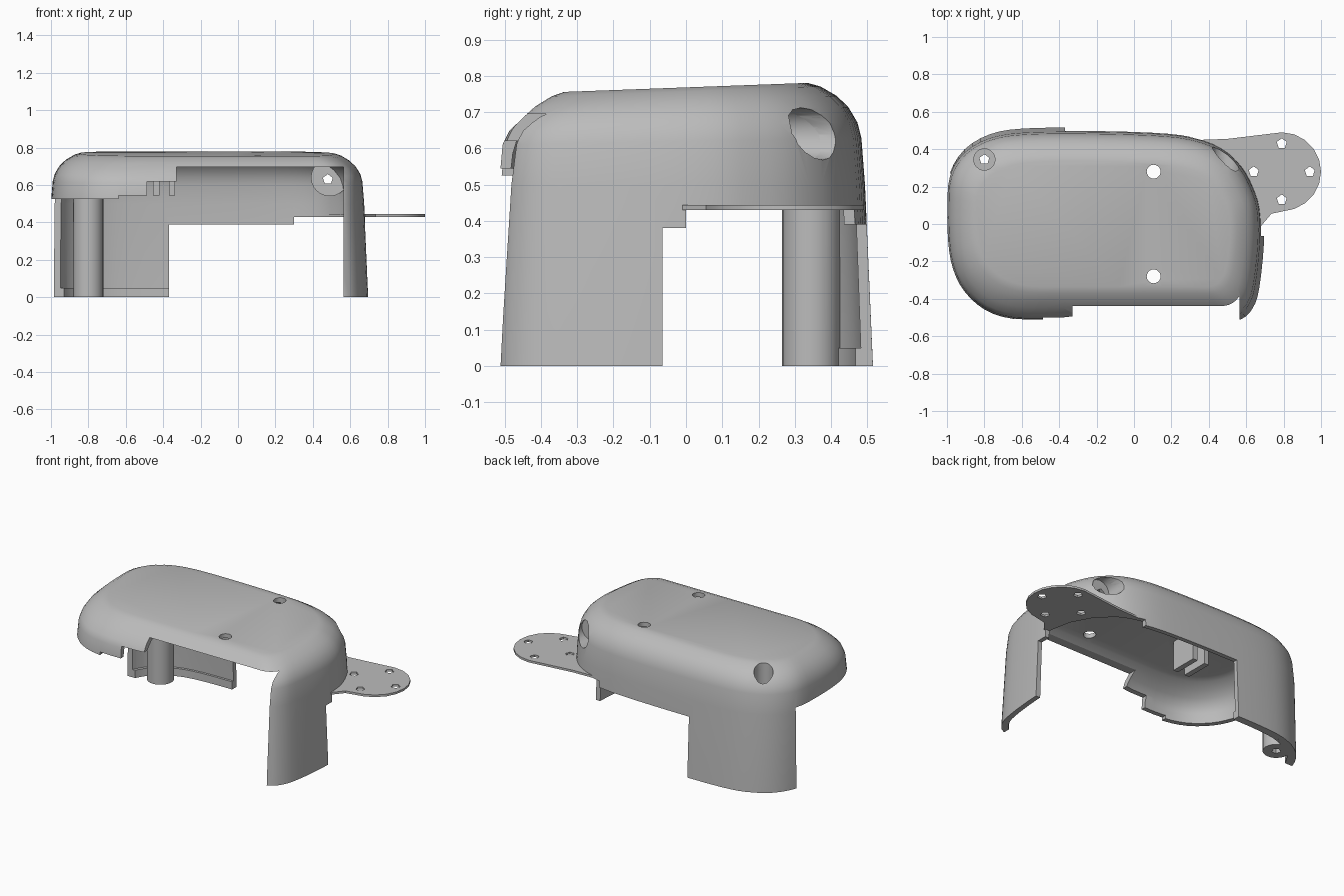
import bpy, bmesh, math
from mathutils import Matrix, Vector

if "Cube" in bpy.data.objects:
    bpy.data.objects.remove(bpy.data.objects["Cube"], do_unlink=True)

grey = bpy.data.materials.new("plain_grey")
grey.use_nodes = True
grey.diffuse_color = (0.5, 0.5, 0.5, 1)
for node in grey.node_tree.nodes:
    if node.type == 'BSDF_PRINCIPLED':
        node.inputs["Base Color"].default_value = grey.diffuse_color

# Footprint of the cover, counter-clockwise
PLAN = [(-0.4, -0.515), (0.1, -0.515), (0.45, -0.515), (0.57, -0.51), (0.635, -0.45), (0.67, -0.34),
        (0.695, -0.1), (0.69, 0.08), (0.655, 0.2), (0.59, 0.32), (0.48, 0.42),
        (0.32, 0.48), (0.1, 0.505), (-0.3, 0.515), (-0.6, 0.51), (-0.77, 0.48),
        (-0.905, 0.4), (-0.985, 0.27), (-1.0, 0.1), (-0.995, -0.1), (-0.97, -0.24),
        (-0.91, -0.36), (-0.8, -0.46), (-0.65, -0.51)]
# Side profile: height and inset
PROFILE = [(0, 0), (0.5, 0.022), (0.62, 0.032), (0.66, 0.043), (0.70, 0.068),
           (0.73, 0.1), (0.757, 0.145), (0.768, 0.18)]
WALL = 0.028


def clamp(v):
    return min(max(v, 0), 1)


def smooth_loop(points, steps=3):
    """Closed Catmull-Rom curve through the points."""
    pts = [Vector(p) for p in points]
    n, out = len(pts), []
    for i in range(n):
        a, b, c, d = (pts[(i + k) % n] for k in (-1, 0, 1, 2))
        for s in range(steps):
            t = s / steps
            out.append(0.5 * (2 * b + (c - a) * t + (2 * a - 5 * b + 4 * c - d) * t * t
                              + (3 * b - a - 3 * c + d) * t ** 3))
    return out


OUTLINE = smooth_loop(PLAN)
CX, HX, HY = -0.1525, 0.8475, 0.515


def finish(name, bm):
    bmesh.ops.recalc_face_normals(bm, faces=bm.faces[:])
    mesh = bpy.data.meshes.new(name)
    bm.to_mesh(mesh)
    bm.free()
    mesh.materials.append(grey)
    ob = bpy.data.objects.new(name, mesh)
    bpy.context.collection.objects.link(ob)
    return ob


def loft(name, levels):
    """Solid stack of inset footprints with a slightly tilted top.
    The left side and the front left skirt stand more upright."""
    bm = bmesh.new()
    rings = []
    for z, inset in levels:
        tilt = 0.037 * clamp((z - 0.5) / 0.24)
        upright = 0.022 * clamp(z / 0.5)
        ring = []
        for p in OUTLINE:
            ix = inset - upright * clamp((-0.5 - p.x) / 0.3)
            iy = inset
            if p.y < 0:
                iy -= upright * clamp((-0.3 - p.x) / 0.1) * clamp((0.7 - z) / 0.06)
            x = CX + (p.x - CX) * (HX - ix) / HX
            y = p.y * (HY - iy) / HY
            ring.append(bm.verts.new((x, y, z + tilt * y)))
        rings.append(ring)
    n = len(OUTLINE)
    for low, high in zip(rings, rings[1:]):
        for i in range(n):
            j = (i + 1) % n
            bm.faces.new((low[i], low[j], high[j], high[i]))
    bm.faces.new(rings[0])
    bm.faces.new(rings[-1])
    return finish(name, bm)


def box(name, x0, x1, y0, y1, z0, z1):
    bm = bmesh.new()
    bmesh.ops.create_cube(bm, size=1)
    for v in bm.verts:
        v.co = ((x0 + x1) / 2 + v.co.x * (x1 - x0), (y0 + y1) / 2 + v.co.y * (y1 - y0),
                (z0 + z1) / 2 + v.co.z * (z1 - z0))
    return finish(name, bm)


def cylinder(name, centre, radius, depth, sides=24, turn=Matrix()):
    bm = bmesh.new()
    bmesh.ops.create_cone(bm, cap_ends=True, segments=sides, radius1=radius, radius2=radius,
                          depth=depth, matrix=Matrix.Translation(centre) @ turn)
    return finish(name, bm)


def prism(name, points, z0, z1):
    bm = bmesh.new()
    face = bm.faces.new([bm.verts.new((x, y, z0)) for x, y in points])
    for v in bmesh.ops.extrude_face_region(bm, geom=[face])["geom"]:
        if isinstance(v, bmesh.types.BMVert):
            v.co.z = z1
    return finish(name, bm)


def cut(ob, tool, operation='DIFFERENCE'):
    """Apply a boolean and remove the tool."""
    tool.hide_render = True
    mod = ob.modifiers.new("cut", 'BOOLEAN')
    mod.solver = 'EXACT'
    mod.operation = operation
    mod.object = tool
    bpy.context.view_layer.update()
    mesh = bpy.data.meshes.new_from_object(ob.evaluated_get(bpy.context.evaluated_depsgraph_get()))
    ob.modifiers.clear()
    ob.data = mesh
    bpy.data.objects.remove(tool, do_unlink=True)


def trim(ob):
    """Cut the stepped lower edge, leaving a back wall and a corner leg."""
    for b in [(-0.37, 0.565, -0.7, 0.7, 0.39),
              (0.5, 1.1, -0.065, 0.7, 0.38),
              (0.3, 1.1, 0.0, 0.7, 0.43),
              (-1.2, -0.3, -0.7, 0.27, 0.525),
              (-0.64, 0.565, -0.7, -0.1, 0.545),
              (-0.487, 0.565, -0.7, -0.1, 0.62),
              (-0.33, 0.565, -0.7, -0.1, 0.695)]:
        cut(ob, box("edge_cutter", *b[:4], -0.3, b[4]))


BOSS = (-0.8, 0.345)
EYE = (0.49, 0.64)
ALONG_Y = Matrix.Rotation(math.pi / 2, 4, 'X')


def bore(ob):
    """Upright screw well in the back corner and sideways well in the other."""
    cut(ob, cylinder("well_cutter", (*BOSS, 0.55), 0.057, 1.0))
    cut(ob, cylinder("screw_cutter", (*BOSS, 0.0), 0.028, 0.4, 5))
    cut(ob, cylinder("side_well_cutter", (EYE[0], 0.47, EYE[1]), 0.072, 0.4, 16, ALONG_Y))
    cut(ob, cylinder("side_screw_cutter", (EYE[0] - 0.01, 0.25, EYE[1] - 0.01), 0.028, 0.2, 5, ALONG_Y))


def post_limit():
    return loft("post_limit", [(z - 0.004, i + 0.006) for z, i in PROFILE])


# Cover shell: hollow, trimmed and drilled
cover = loft("cover_shell", PROFILE)
cut(cover, loft("hollow_cutter", [(-0.1, WALL)] + [(z - WALL * (z > 0.6), i + WALL) for z, i in PROFILE[1:]]))
trim(cover)
for y in (-0.28, 0.28):
    cut(cover, cylinder("top_hole_cutter", (0.105, y, 0.77), 0.037, 0.3))
bore(cover)

# Thick lip along the back foot
lip = loft("foot_lip", [(0.0, 0.015), (0.05, 0.017)])
cut(lip, loft("lip_cutter", [(-0.1, 0.048), (0.1, 0.048)]))
trim(lip)
cut(lip, box("lip_end_cutter", 0.3, 1, -1, 1, -1, 1))

# Screw post standing inside the back corner
post = cylinder("screw_post", (*BOSS, 0.37), 0.08, 0.74)
cut(post, post_limit(), 'INTERSECT')
bore(post)

# Sideways screw sleeve in the other back corner
sleeve = cylinder("screw_sleeve", (EYE[0], 0.4, EYE[1]), 0.1, 0.3, 24, ALONG_Y)
cut(sleeve, post_limit(), 'INTERSECT')
bore(sleeve)

# Two small ribs hanging from the ceiling
ribs = [box("ceiling_rib", x, x + 0.034, -0.04, 0.14, 0.545, 0.75) for x in (-0.455, -0.37)]

# Mounting plate with a rounded end and four small holes
PX, PY, R = 0.79, 0.28, 0.21
arc = [(PX + R * math.cos(math.radians(a)), PY + R * math.sin(math.radians(a)))
       for a in range(-72, 91, 18)]
inner = [(0.5, 0.455), (0.36, 0.45), (0.32, 0.44), (0.45, 0.38), (0.55, 0.28), (0.62, 0.15), (0.65, -0.01)]
plate = prism("mounting_plate", arc + inner + [(0.68, -0.01), (0.735, 0.055)], 0.43, 0.444)
for dx, dy in ((0.15, 0), (-0.15, 0), (0, 0.15), (0, -0.15)):
    cut(plate, cylinder("plate_hole_cutter", (PX + dx, PY + dy, 0.44), 0.028, 0.2, 5))

# Smooth shading with crisp edges
bpy.ops.object.select_all(action='DESELECT')
for ob in (cover, lip, post, sleeve, plate, *ribs):
    ob.select_set(True)
bpy.context.view_layer.objects.active = cover
bpy.ops.object.shade_smooth_by_angle(angle=math.radians(30))
